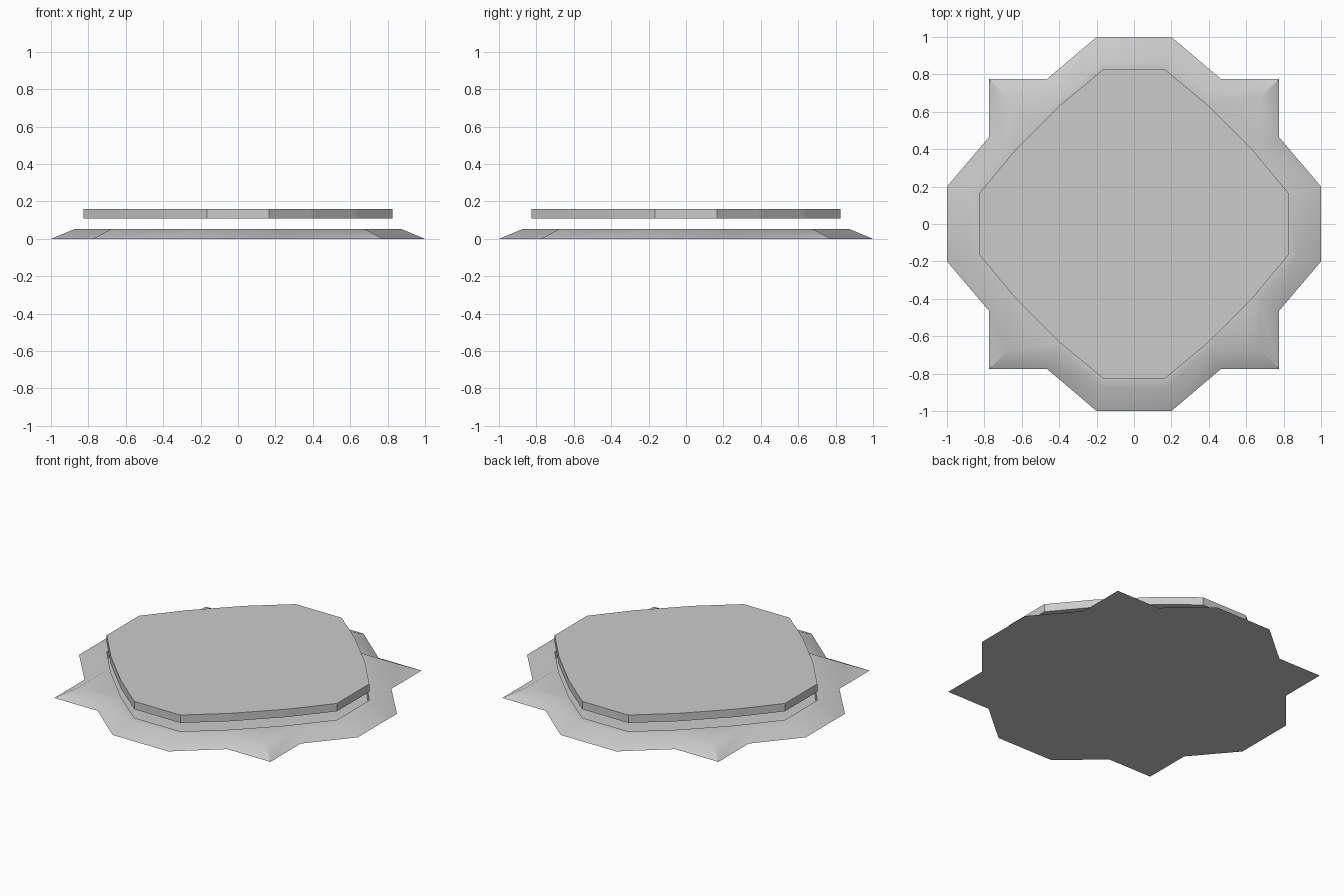
import bpy, bmesh

if "Cube" in bpy.data.objects:
    bpy.data.objects.remove(bpy.data.objects["Cube"])


def ring(a, r, b, c, tip, z):
    """16-point outline with four-fold symmetry: flat side, notch, corner tip, notch."""
    pts = []
    x_quarter = [(r, a), (c, b), (tip, tip), (b, c)]
    for q in range(4):
        for x, y in x_quarter:
            for _ in range(q):
                x, y = -y, x
            pts.append((x, y, z))
        # start of the next flat side
        x, y = a, r
        for _ in range(q):
            x, y = -y, x
        pts.append((x, y, z))
    return pts


def loft(name, rings):
    """Skin successive outlines and cap both ends."""
    bm = bmesh.new()
    loops = [[bm.verts.new(p) for p in r] for r in rings]
    n = len(loops[0])
    for lo, hi in zip(loops, loops[1:]):
        for i in range(n):
            j = (i + 1) % n
            bm.faces.new((lo[i], lo[j], hi[j], hi[i]))
    bm.faces.new(loops[0][::-1])
    bm.faces.new(loops[-1])
    bmesh.ops.recalc_face_normals(bm, faces=bm.faces)
    mesh = bpy.data.meshes.new(name)
    bm.to_mesh(mesh)
    bm.free()
    ob = bpy.data.objects.new(name, mesh)
    bpy.context.collection.objects.link(ob)
    return ob


panel = (0.165, 0.826, 0.393, 0.637, 0.515)

# Star-shaped base with sloped rim and a recess matching the lid
base = loft("star_base", [
    ring(0.2, 1.0, 0.465, 0.775, 0.775, 0.0),
    ring(0.172, 0.87, 0.402, 0.675, 0.675, 0.054),
    ring(*panel, 0.054),
    ring(*panel, 0.003),
])

# Floating lid plate
lid = loft("lid_plate", [ring(*panel, 0.109), ring(*panel, 0.16)])

# Soft shading on the sloped rim only
bpy.ops.object.select_all(action='DESELECT')
base.select_set(True)
bpy.context.view_layer.objects.active = base
bpy.ops.object.shade_smooth_by_angle(angle=0.5236)
